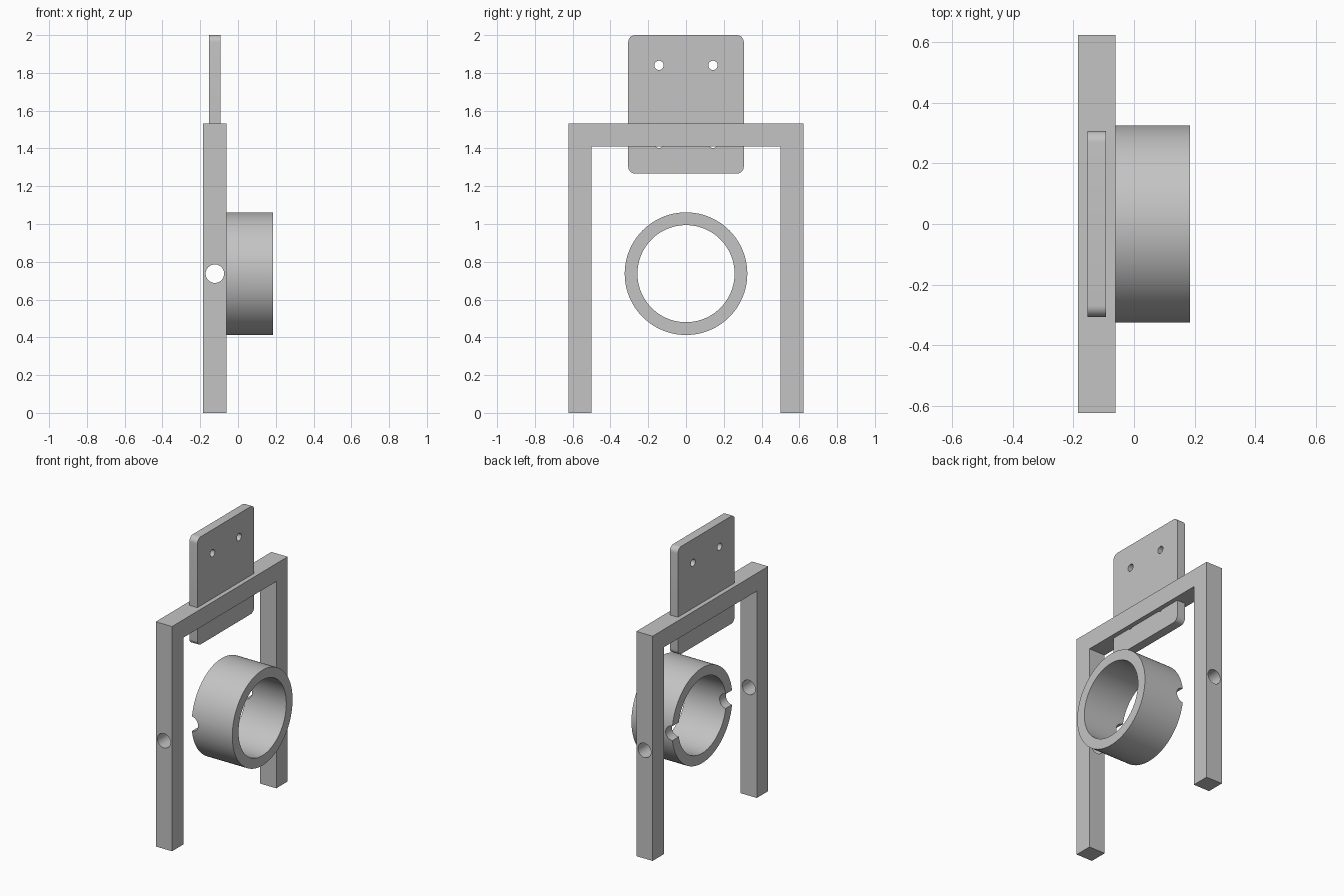
import bpy, bmesh, math
from mathutils import Matrix, Vector

if "Cube" in bpy.data.objects:
    bpy.data.objects.remove(bpy.data.objects["Cube"])

# One plain grey for every part
grey = bpy.data.materials.new("plain grey")
grey.use_nodes = True
colour = (0.55, 0.55, 0.55, 1)
grey.diffuse_color = colour
grey.node_tree.nodes["Principled BSDF"].inputs["Base Color"].default_value = colour

HOLE_Z = 0.737       # height of the pivot axis
FRAME_X = -0.1225    # middle of the frame's thickness


def add_object(name, bm):
    bmesh.ops.recalc_face_normals(bm, faces=bm.faces)
    mesh = bpy.data.meshes.new(name)
    bm.to_mesh(mesh)
    bm.free()
    mesh.materials.append(grey)
    obj = bpy.data.objects.new(name, mesh)
    bpy.context.collection.objects.link(obj)
    return obj


def extrude_x(name, profile, x0, x1):
    """Solid made from a (y, z) outline drawn out along x."""
    bm = bmesh.new()
    face = bm.faces.new([bm.verts.new((x0, y, z)) for y, z in profile])
    new = bmesh.ops.extrude_face_region(bm, geom=[face])["geom"]
    bmesh.ops.translate(bm, vec=(x1 - x0, 0, 0),
                        verts=[v for v in new if isinstance(v, bmesh.types.BMVert)])
    return add_object(name, bm)


def cylinder(name, centre, radius, depth, axis, segments=48):
    bm = bmesh.new()
    turn = Vector((0, 0, 1)).rotation_difference(Vector(axis)).to_matrix().to_4x4()
    bmesh.ops.create_cone(bm, cap_ends=True, segments=segments, radius1=radius,
                          radius2=radius, depth=depth,
                          matrix=Matrix.Translation(centre) @ turn)
    return add_object(name, bm)


def cut(obj, cutter):
    """Subtract the cutter and discard it."""
    cutter.hide_render = True
    mod = obj.modifiers.new("cut", 'BOOLEAN')
    mod.operation = 'DIFFERENCE'
    mod.solver = 'EXACT'
    mod.object = cutter
    bpy.context.view_layer.objects.active = obj
    bpy.ops.object.modifier_apply(modifier=mod.name)
    bpy.data.objects.remove(cutter)


def smooth(obj):
    bpy.ops.object.select_all(action='DESELECT')
    obj.select_set(True)
    bpy.context.view_layer.objects.active = obj
    bpy.ops.object.shade_smooth_by_angle(angle=math.radians(30))


def pivot_drill():
    return cylinder("pivot_drill", (FRAME_X, 0, HOLE_Z), 0.049, 2, (0, 1, 0))


# Frame: two legs joined by a top beam, drilled through both legs
outer, inner, top, under = 0.6225, 0.5, 1.531, 1.409
half = [(outer, top), (outer, 0), (inner, 0), (inner, under)]
frame = extrude_x("frame", half + [(-y, z) for y, z in reversed(half)], -0.184, -0.0615)
cut(frame, pivot_drill())
smooth(frame)

# Ring: a short tube whose back edge is notched by the pivot hole
ring_end = 0.184
length = ring_end - FRAME_X
middle = (ring_end + FRAME_X) / 2
ring = cylinder("ring", (middle, 0, HOLE_Z), 0.3246, length, (1, 0, 0), 96)
cut(ring, cylinder("bore", (middle, 0, HOLE_Z), 0.257, 1, (1, 0, 0), 96))
cut(ring, pivot_drill())
smooth(ring)

# Mounting plate: rounded corners and four screw holes, passing through the beam
half_width, low, high, corner = 0.306, 1.267, 2.0, 0.037
outline = []
for quarter, (sy, sz) in enumerate([(1, 1), (-1, 1), (-1, -1), (1, -1)]):
    cy = sy * (half_width - corner)
    cz = high - corner if sz > 0 else low + corner
    for step in range(9):
        a = math.pi / 2 * (quarter + step / 8)
        outline.append((cy + corner * math.cos(a), cz + corner * math.sin(a)))
plate = extrude_x("mounting_plate", outline, -0.153, -0.092)
for side in (-1, 1):
    for z in (high - 0.16, low + 0.16):
        cut(plate, cylinder("screw_drill", (FRAME_X, side * 0.143, z), 0.0245, 1, (1, 0, 0), 32))
smooth(plate)
